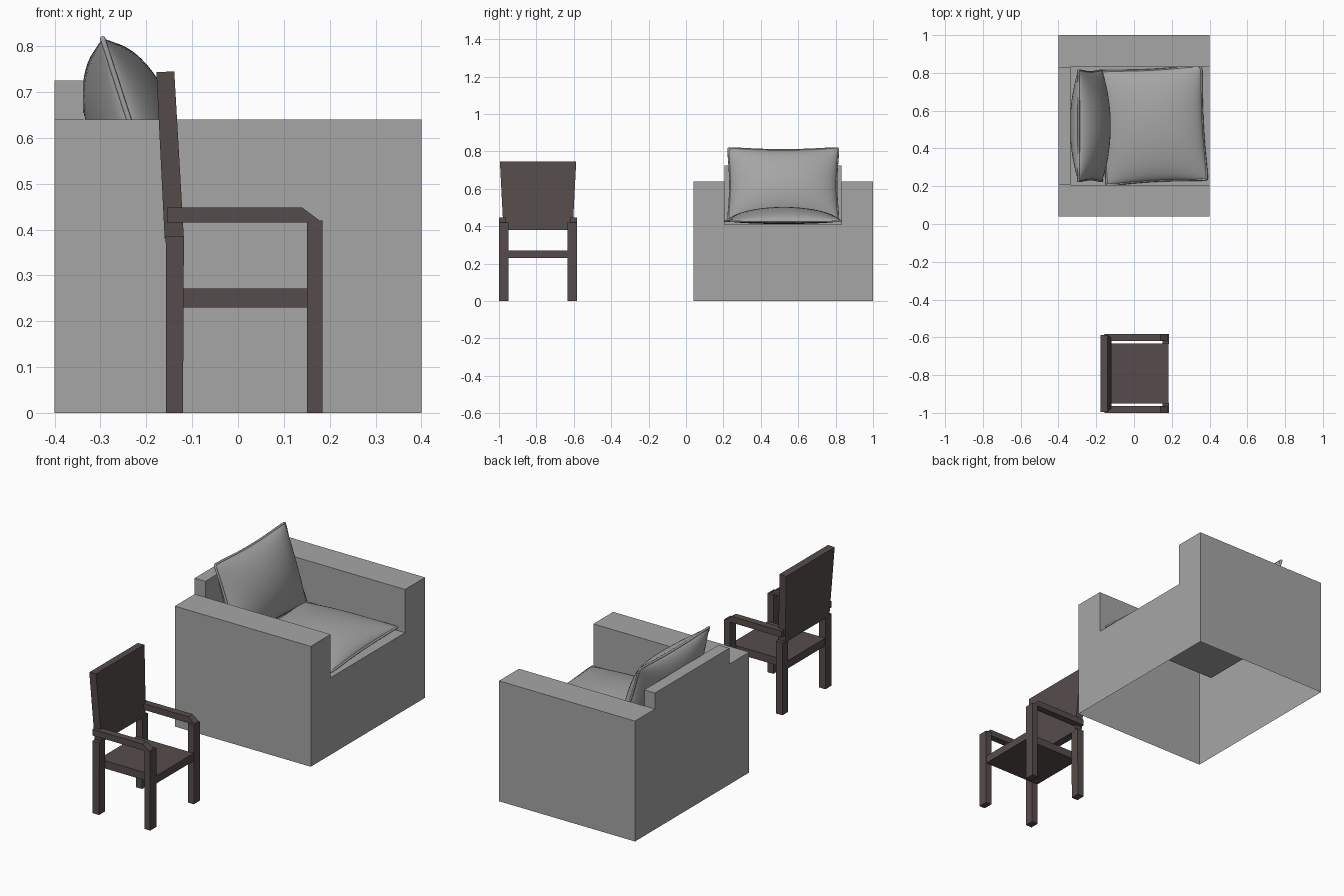
import bpy, bmesh, math
from mathutils import Matrix, Vector

if "Cube" in bpy.data.objects:
    bpy.data.objects.remove(bpy.data.objects["Cube"])


def material(name, rgb):
    m = bpy.data.materials.new(name)
    m.diffuse_color = (*rgb, 1)
    m.use_nodes = True
    m.node_tree.nodes["Principled BSDF"].inputs["Base Color"].default_value = m.diffuse_color
    return m


GREY = material("grey fabric", (0.38, 0.38, 0.38))
WOOD = material("dark wood", (0.093, 0.073, 0.072))


def finish(bm, name, mat, recalc=True):
    if recalc:
        bmesh.ops.recalc_face_normals(bm, faces=bm.faces)
    me = bpy.data.meshes.new(name)
    bm.to_mesh(me)
    bm.free()
    me.materials.append(mat)
    ob = bpy.data.objects.new(name, me)
    bpy.context.collection.objects.link(ob)
    return ob


def prism(name, profile, y0, y1, mat=WOOD, shape=None):
    """Extrude an x-z profile from y0 to y1; shape optionally adjusts points."""
    bm = bmesh.new()
    face = bm.faces.new([bm.verts.new((x, y0, z)) for x, z in profile])
    ext = bmesh.ops.extrude_face_region(bm, geom=[face])["geom"]
    for v in ext:
        if isinstance(v, bmesh.types.BMVert):
            v.co.y = y1
    if shape:
        for v in bm.verts:
            v.co = shape(v.co)
    return finish(bm, name, mat)


def box(x0, x1, z0, z1):
    return [(x0, z0), (x1, z0), (x1, z1), (x0, z1)]


# Armchair body: one thin shell, open underneath, from a grid of flat heights
def armchair_body():
    xs, ys = [-0.4, -0.337, 0.4], [0.04, 0.207, 0.832, 1.0]
    heights = [[0.64, 0.725, 0.64], [0.64, 0.41, 0.64]]
    bm = bmesh.new()

    def quad(pts, direction):
        f = bm.faces.new([bm.verts.new(p) for p in pts])
        f.normal_update()
        if f.normal.dot(Vector(direction)) < 0:
            f.normal_flip()

    def h(i, j):
        return heights[i][j] if 0 <= i < 2 and 0 <= j < 3 else 0.0

    for i in range(2):
        for j in range(3):
            z = h(i, j)
            x0, x1, y0, y1 = xs[i], xs[i + 1], ys[j], ys[j + 1]
            quad([(x0, y0, z), (x1, y0, z), (x1, y1, z), (x0, y1, z)], (0, 0, 1))
            for di, dj in ((1, 0), (-1, 0), (0, 1), (0, -1)):
                w = h(i + di, j + dj)
                if z > w:
                    if di:
                        x = x1 if di > 0 else x0
                        a, b = (x, y0), (x, y1)
                    else:
                        y = y1 if dj > 0 else y0
                        a, b = (x0, y), (x1, y)
                    quad([(*a, w), (*b, w), (*b, z), (*a, z)], (di, dj, 0))
    bmesh.ops.remove_doubles(bm, verts=bm.verts, dist=1e-5)
    finish(bm, "armchair_body", GREY, recalc=False)


# Cushions: two bulging sheets joined at a pinched, piped seam
def cushion(name, a, b, top, bottom, matrix, pinch=0.02, n=28):
    params = [math.sin(math.pi / 2 * (2 * i / n - 1)) for i in range(n + 1)]

    def point(u, v, t=0.0):
        fill = max(0.0, (1 - u * u) * (1 - v * v)) ** 0.55
        x = u * (a - pinch * (1 - v * v)) * (1 - 0.02 * (u * v) ** 8)
        y = v * (b - pinch * (1 - u * u)) * (1 - 0.02 * (u * v) ** 8)
        return matrix @ Vector((x, y, t * fill))

    bm = bmesh.new()
    for t in (top, -bottom):
        g = [[bm.verts.new(point(u, v, t)) for v in params] for u in params]
        for i in range(n):
            for j in range(n):
                bm.faces.new((g[i][j], g[i + 1][j], g[i + 1][j + 1], g[i][j + 1]))
    bmesh.ops.remove_doubles(bm, verts=bm.verts, dist=1e-5)
    ob = finish(bm, name, GREY)
    for p in ob.data.polygons:
        p.use_smooth = True

    # piping along the seam
    q = params[:-1]
    loop = ([(u, -1) for u in q] + [(1, v) for v in q]
            + [(-u, 1) for u in q] + [(-1, -v) for v in q])
    cu = bpy.data.curves.new(name + "_piping", "CURVE")
    cu.dimensions = "3D"
    cu.bevel_depth = 0.006
    cu.bevel_resolution = 2
    sp = cu.splines.new("POLY")
    sp.points.add(len(loop) - 1)
    for p, (u, v) in zip(sp.points, loop):
        p.co = (*point(u, v), 1)
    sp.use_cyclic_u = True
    cu.materials.append(GREY)
    bpy.context.collection.objects.link(bpy.data.objects.new(name + "_piping", cu))


armchair_body()
cushion("seat_cushion", 0.27, 0.305, 0.075, 0.016,
        Matrix.Translation((0.105, 0.522, 0.428)) @ Matrix.Rotation(math.radians(3), 4, "Z"),
        pinch=0.012)
s, c = math.sin(math.radians(18)), math.cos(math.radians(18))
lean = Matrix(((0, -s, c, -0.232), (1, 0, 0, 0.52), (0, c, s, 0.622), (0, 0, 0, 1)))
cushion("back_cushion", 0.298, 0.208, 0.097, 0.095, lean, pinch=0.014)

# Wooden chair, mirrored about its own middle line
MID = -0.791


def both_sides(name, profile, outer, inner):
    for side, tag in ((-1, "near"), (1, "far")):
        prism(f"{name}_{tag}", profile, MID + side * outer, MID + side * inner)


both_sides("front_leg", box(0.15, 0.184, 0, 0.42), 0.209, 0.157)
both_sides("back_leg", [(-0.157, 0), (-0.12, 0), (-0.118, 0.385), (-0.158, 0.385),
                        (-0.157, 0.35)], 0.205, 0.157)
both_sides("armrest", [(-0.155, 0.415), (0.184, 0.415), (0.14, 0.448), (-0.155, 0.448)],
           0.209, 0.172)
prism("chair_seat", box(-0.155, 0.183, 0.23, 0.271), MID - 0.158, MID + 0.158)


# Backrest board leans back and widens towards the top
def widen(co):
    k = 0.185 + (co.z - 0.38) / 0.365 * 0.019
    return Vector((co.x, MID + (k if co.y > MID else -k), co.z))


prism("chair_backrest", [(-0.16, 0.38), (-0.118, 0.38), (-0.139, 0.745), (-0.178, 0.743)],
      MID - 0.2, MID + 0.2, shape=widen)
